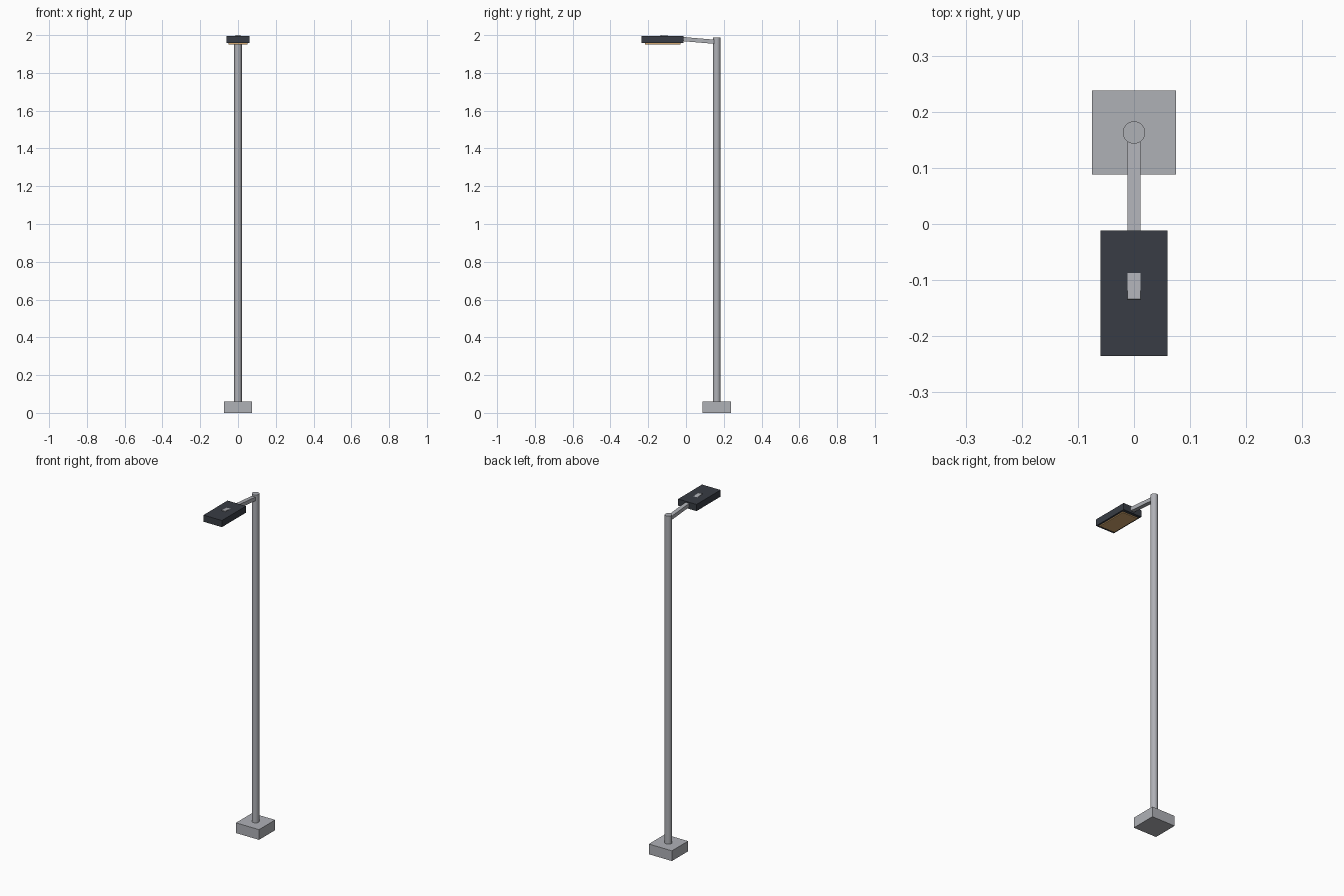
import bpy, math
from mathutils import Vector

if "Cube" in bpy.data.objects:
    bpy.data.objects.remove(bpy.data.objects["Cube"])


def material(name, rgb):
    m = bpy.data.materials.new(name)
    m.diffuse_color = (*rgb, 1)
    m.use_nodes = True
    m.node_tree.nodes["Principled BSDF"].inputs["Base Color"].default_value = m.diffuse_color
    return m


GREY = material("galvanised_grey", (0.43, 0.44, 0.47))
DARK = material("dark_housing", (0.04, 0.046, 0.058))
LENS = material("warm_lens", (0.67, 0.40, 0.165))


def box(name, lo, hi, mat):
    lo, hi = Vector(lo), Vector(hi)
    bpy.ops.mesh.primitive_cube_add(size=1, location=(lo + hi) / 2)
    o = bpy.context.object
    o.name = name
    o.scale = hi - lo
    bpy.ops.object.transform_apply(location=False, rotation=False, scale=True)
    o.data.materials.append(mat)
    return o


# Footing block
box("base_block", (-0.075, 0.088, 0), (0.075, 0.238, 0.06), GREY)

# Round pole
bpy.ops.mesh.primitive_cylinder_add(vertices=24, radius=0.02, depth=1.937,
                                    location=(0, 0.163, 0.05 + 1.937 / 2))
pole = bpy.context.object
pole.name = "pole"
pole.data.materials.append(GREY)
bpy.ops.object.shade_smooth_by_angle(angle=math.radians(35))

# Arm: slightly rising bar that passes through the housing and shows on top
start, end = Vector((0, 0.16, 1.964)), Vector((0, -0.135, 1.989))
d = end - start
arm = box("arm", (-0.012, -d.length / 2, -0.011), (0.012, d.length / 2, 0.011), GREY)
arm.location = (start + end) / 2
arm.rotation_euler.x = -math.atan2(d.z, -d.y)

# Lamp housing and lens underneath
box("lamp_housing", (-0.06, -0.235, 1.957), (0.06, -0.012, 1.996), DARK)
box("lamp_lens", (-0.05, -0.218, 1.951), (0.05, -0.03, 1.960), LENS)
